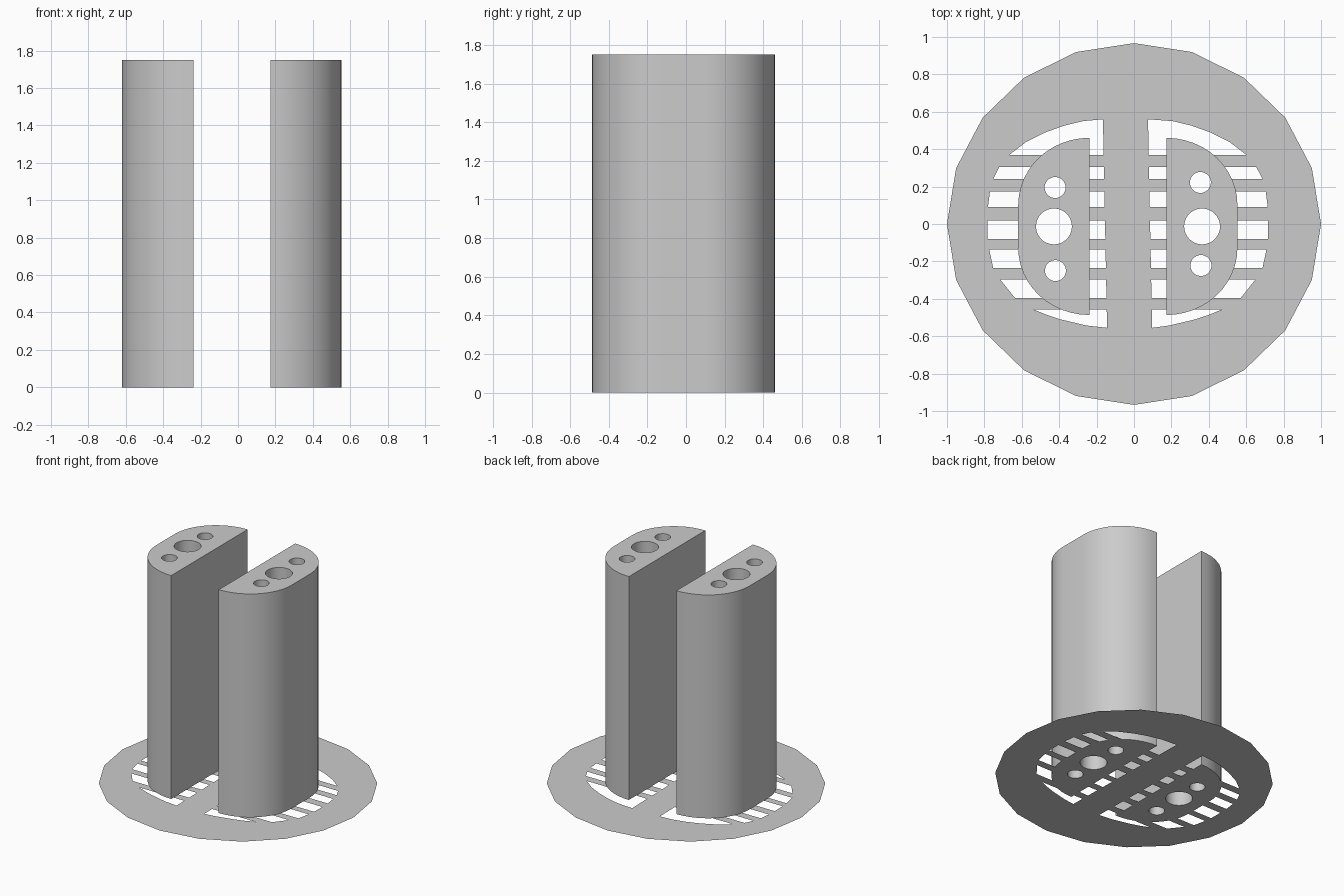
import bpy, bmesh, math

if "Cube" in bpy.data.objects:
    bpy.data.objects.remove(bpy.data.objects["Cube"])

grey = bpy.data.materials.new("plain grey")
grey.diffuse_color = (0.6, 0.6, 0.6, 1)
grey.use_nodes = True
grey.node_tree.nodes["Principled BSDF"].inputs["Base Color"].default_value = grey.diffuse_color

HEIGHT = 1.75
CX, CY = -0.033, -0.013          # middle of the pair of towers
FLAT, WIDE = 0.206, 0.38         # flat face offset from CX, tower width
STRAIGHT, ROUND = 0.115, 0.3585  # half straight side, corner depth


def circle(x, y, rx, ry, n):
    return [(x + rx * math.cos(2 * math.pi * i / n),
             y + ry * math.sin(2 * math.pi * i / n)) for i in range(n)]


def add_object(name, bm):
    mesh = bpy.data.meshes.new(name)
    bm.to_mesh(mesh)
    bm.free()
    mesh.materials.append(grey)
    ob = bpy.data.objects.new(name, mesh)
    bpy.context.collection.objects.link(ob)
    return ob


def fill(bm, loops, z):
    """Flat face with the first loop as outline and the rest as holes."""
    rings, edges = [], []
    for loop in loops:
        vs = [bm.verts.new((x, y, z)) for x, y in loop]
        rings.append(vs)
        edges += [bm.edges.new((v, vs[i - 1])) for i, v in enumerate(vs)]
    bmesh.ops.triangle_fill(bm, edges=edges, use_beauty=True, normal=(0, 0, 1))
    return rings


def tower_x(y):
    """Offset from CX of the curved tower side at a given y."""
    d = max(abs(y - CY) - STRAIGHT, 0) / ROUND
    return FLAT + WIDE * math.sqrt(max(0, 1 - d * d))


# Outer window edge as offsets from CX: arc, bar ends in pairs, arc
top_arc = [(0.24, 0.55), (0.34, 0.526), (0.44, 0.49), (0.546, 0.437)]
bar_ends = [(0.633, 0.37), (0.687, 0.305), (0.72, 0.24), (0.737, 0.175),
            (0.748, 0.09), (0.75, 0.02), (0.749, -0.08), (0.741, -0.137),
            (0.72, -0.235), (0.682, -0.297), (0.604, -0.395), (0.504, -0.457)]
low_arc = [(0.43, -0.487), (0.36, -0.51), (0.22, -0.543)]

windows = []
bars = bmesh.new()
sides = [
    ("right", 1, (0.075, 0.097), [(0.364, -0.013, 0.096), (0.355, 0.222, 0.056),
                                  (0.358, -0.222, 0.056)]),
    ("left", -1, (-0.166, -0.144), [(-0.428, -0.013, 0.096), (-0.422, 0.195, 0.056),
                                    (-0.42, -0.249, 0.056)]),
]

for name, s, (in_top, in_low), holes in sides:
    def inner(y):
        return in_low + (in_top - in_low) * (y + 0.555) / 1.115

    # Window opening in the base
    rows = bar_ends[::2], bar_ends[1::2]
    inner_pts = [(inner(y), y) for _, y in reversed(bar_ends)]
    windows.append([(in_top, 0.56)]
                   + [(CX + s * x, y) for x, y in top_arc + bar_ends + low_arc]
                   + [(in_low, -0.555)] + inner_pts)

    # Bars joining the base to both faces of the tower
    for (xa, ya), (xb, yb) in zip(*rows):
        outer = [(CX + s * xa, ya), (CX + s * xb, yb),
                 (CX + s * tower_x(yb), yb), (CX + s * tower_x(ya), ya)]
        flat = CX + s * FLAT
        inside = [(inner(ya), ya), (inner(yb), yb), (flat, yb), (flat, ya)]
        for quad in (outer, inside):
            f = bars.faces.new([bars.verts.new((x, y, 0)) for x, y in quad])
            f.normal_update()
            if f.normal.z < 0:
                f.normal_flip()

    # Tower with a flat inner face, rounded outer face and three through holes
    n = 12
    arc = [(WIDE * math.sin(i * math.pi / 2 / n), ROUND * math.cos(i * math.pi / 2 / n))
           for i in range(n + 1)]
    outline = [(CX + s * (FLAT + x), CY + STRAIGHT + y) for x, y in arc]
    outline += [(CX + s * (FLAT + x), CY - STRAIGHT - y) for x, y in reversed(arc)]
    loops = [outline] + [circle(x, y, r, r, 32) for x, y, r in holes]
    bm = bmesh.new()
    low, high = fill(bm, loops, 0), fill(bm, loops, HEIGHT)
    for a, b in zip(low, high):
        for i in range(len(a)):
            bm.faces.new((a[i - 1], a[i], b[i], b[i - 1]))
    bmesh.ops.recalc_face_normals(bm, faces=bm.faces[:])
    tower = add_object(name + "_tower", bm)
    bpy.ops.object.select_all(action='DESELECT')
    tower.select_set(True)
    bpy.context.view_layer.objects.active = tower
    bpy.ops.object.shade_smooth_by_angle(angle=math.radians(30))

add_object("slot_bars", bars)

# Thin twenty-sided base sheet with two windows
bm = bmesh.new()
fill(bm, [circle(0, 0, 1, 0.967, 20)] + windows, 0)
for f in bm.faces:
    f.normal_update()
    if f.normal.z < 0:
        f.normal_flip()
add_object("base_plate", bm)
